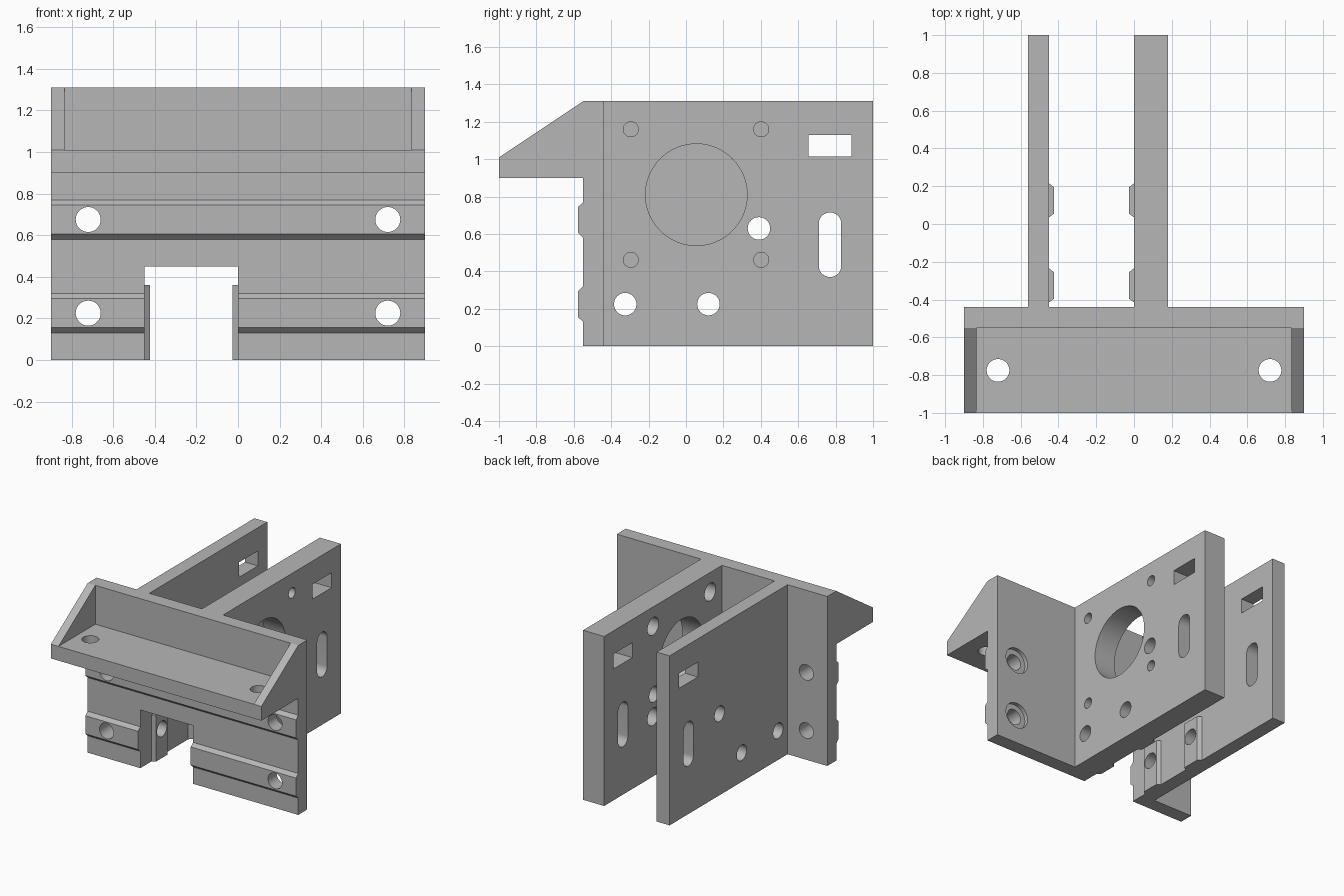
import bpy, bmesh
from math import sin, cos, pi, radians

cube = bpy.data.objects.get("Cube")
if cube:
    bpy.data.objects.remove(cube, do_unlink=True)

grey = bpy.data.materials.new("plain_grey")
grey.use_nodes = True
colour = (0.47, 0.47, 0.47, 1)
grey.diffuse_color = colour
grey.node_tree.nodes["Principled BSDF"].inputs["Base Color"].default_value = colour


def prism(name, pts, axis, lo, hi):
    """Extrude a 2D profile along one axis; pts use the other two axes in order."""
    place = {"x": lambda a, b, t: (t, a, b),
             "y": lambda a, b, t: (a, t, b),
             "z": lambda a, b, t: (a, b, t)}[axis]
    bm = bmesh.new()
    low = [bm.verts.new(place(a, b, lo)) for a, b in pts]
    high = [bm.verts.new(place(a, b, hi)) for a, b in pts]
    bm.faces.new(low)
    bm.faces.new(high)
    for i in range(len(pts)):
        j = (i + 1) % len(pts)
        bm.faces.new((low[i], low[j], high[j], high[i]))
    bmesh.ops.recalc_face_normals(bm, faces=bm.faces)
    mesh = bpy.data.meshes.new(name)
    bm.to_mesh(mesh)
    bm.free()
    mesh.materials.append(grey)
    ob = bpy.data.objects.new(name, mesh)
    bpy.context.collection.objects.link(ob)
    return ob


def rect(a0, a1, b0, b1):
    return [(a0, b0), (a1, b0), (a1, b1), (a0, b1)]


def slot(a, b0, b1, r, n=24):
    """Circle when b0 equals b1, otherwise a slot along the second axis."""
    top = [(a + r * cos(pi * i / n), b1 + r * sin(pi * i / n)) for i in range(n + 1)]
    low = [(a - r * cos(pi * i / n), b0 - r * sin(pi * i / n)) for i in range(n + 1)]
    return top + low if b0 != b1 else top[:-1] + low[:-1]


def circle(a, b, r):
    return slot(a, b, b, r)


def combine(target, other, operation):
    mod = target.modifiers.new("combine", "BOOLEAN")
    mod.object = other
    mod.operation = operation
    mod.solver = "EXACT"
    bpy.context.view_layer.objects.active = target
    bpy.ops.object.modifier_apply(modifier=mod.name)
    bpy.data.objects.remove(other, do_unlink=True)


# Front flange with two key ribs and the shelf in one side profile
TOP, BACK, FACE, RIB = 1.31, -0.44, -0.55, 0.027
HOLE = 0.06
profile = [(BACK, 0), (BACK, TOP), (FACE, TOP), (FACE, 1.01), (-1, 1.01), (-1, 0.9), (FACE, 0.9)]
for z in (0.675, 0.225):
    profile += [(FACE, z + 0.095), (FACE - RIB, z + 0.07),
                (FACE - RIB, z - 0.07), (FACE, z - 0.095)]
profile.append((FACE, 0))
bracket = prism("mounting_bracket", profile, "x", -0.9, 0.9)
combine(bracket, prism("notch", rect(-0.45, 0, -0.2, 0.45), "y", -0.8, -0.3), "DIFFERENCE")

# Triangular shelf gussets
for x0, x1 in ((-0.9, -0.835), (0.835, 0.9)):
    gusset = [(-1, 1.01), (-1, 0.95), (-0.5, 0.95), (-0.5, TOP), (FACE, TOP)]
    combine(bracket, prism("gusset", gusset, "x", x0, x1), "UNION")

# Two upright side plates with short key ribs on their facing sides
for x0, x1, inner, direction in ((-0.56, -0.45, -0.45, 1), (0, 0.18, 0, -1)):
    combine(bracket, prism("side_plate", rect(x0, x1, -0.5, 1), "z", 0, TOP), "UNION")
    for y in (-0.325, 0.125):
        root, tip = inner - direction * 0.02, inner + direction * RIB
        key = [(root, y - 0.09), (inner, y - 0.09), (tip, y - 0.07),
               (tip, y + 0.07), (inner, y + 0.09), (root, y + 0.09)]
        combine(bracket, prism("key_rib", key, "z", 0, 0.36), "UNION")

# Clear the notch of plate ends overlapping the flange
cutters = []

# Openings through both side plates
for shape in (circle(-0.325, 0.225, HOLE), circle(0.12, 0.225, HOLE), circle(0.39, 0.63, HOLE),
              slot(0.77, 0.43, 0.655, HOLE), rect(0.655, 0.885, 1.015, 1.13)):
    cutters.append((shape, "x", -0.7, 0.3))

# Motor opening and its recessed screw holes, thick plate only
cutters.append((circle(0.055, 0.81, 0.272), "x", -0.1, 0.3))
for y in (-0.295, 0.402):
    for z in (0.462, 1.16):
        cutters.append((circle(y, z, 0.04), "x", -0.1, 0.3))
        cutters.append((circle(y, z, 0.068), "x", -0.1, 0.09))

# Flange holes, recessed behind on the wide wing, and shelf holes
for x in (-0.72, 0.72):
    for z in (0.225, 0.675):
        cutters.append((circle(x, z, HOLE), "y", -0.7, -0.3))
        if x > 0:
            cutters.append((circle(x, z, 0.1), "y", BACK - 0.03, -0.3))
    cutters.append((circle(x, -0.775, HOLE), "z", 0.8, 1.1))

for shape, axis, lo, hi in cutters:
    combine(bracket, prism("cutter", shape, axis, lo, hi), "DIFFERENCE")

# Merge leftover coplanar faces, then shade the bores smooth
bm = bmesh.new()
bm.from_mesh(bracket.data)
bmesh.ops.remove_doubles(bm, verts=bm.verts, dist=0.0002)
bmesh.ops.dissolve_limit(bm, angle_limit=radians(0.5), verts=bm.verts, edges=bm.edges)
bm.to_mesh(bracket.data)
bm.free()
bpy.ops.object.select_all(action="DESELECT")
bracket.select_set(True)
bpy.context.view_layer.objects.active = bracket
bpy.ops.object.shade_smooth_by_angle(angle=radians(30))
